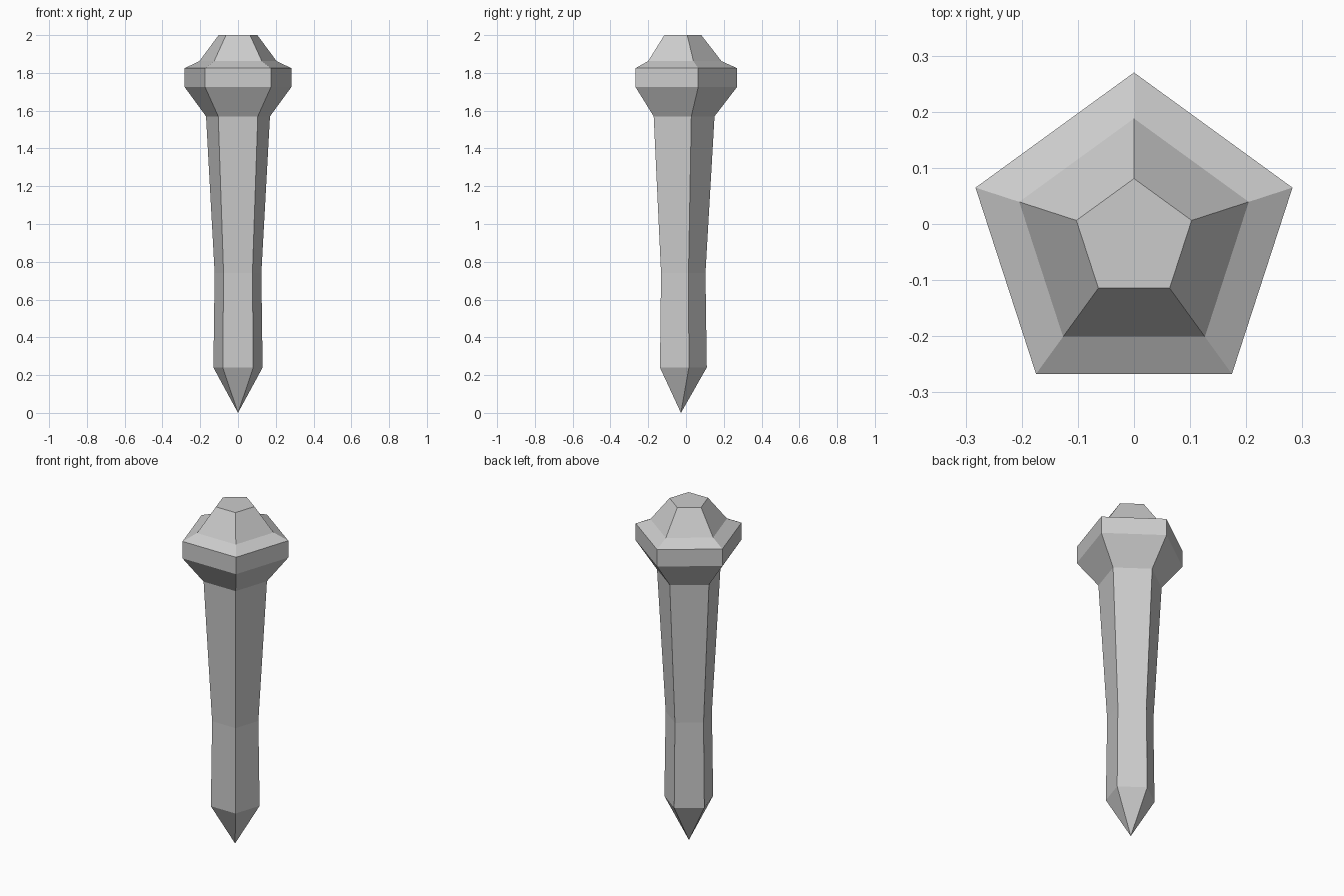
import bpy, bmesh
from math import sin, cos, tau

cube = bpy.data.objects.get("Cube")
if cube:
    bpy.data.objects.remove(cube, do_unlink=True)

SIDES = 5
CENTRE_Y = -0.027

# Plain grey stone
grey = bpy.data.materials.new("plain_grey")
grey.use_nodes = True
colour = (0.6, 0.6, 0.6, 1)
grey.diffuse_color = colour
grey.node_tree.nodes["Principled BSDF"].inputs["Base Color"].default_value = colour

# Profile from the lower ring to the top: radius, height
profile = [
    (0.137, 0.24),   # spike base
    (0.130, 0.74),   # narrow waist
    (0.178, 1.57),   # shaft top
    (0.297, 1.725),  # collar bottom
    (0.297, 1.825),  # collar top
    (0.215, 1.862),  # cap shoulder
    (0.108, 2.0),    # flat crown
]

# Five-sided lathe with one corner pointing to the back
bm = bmesh.new()
rings = []
for radius, z in profile:
    angles = [tau * (0.25 + i / SIDES) for i in range(SIDES)]
    rings.append([bm.verts.new((radius * cos(a), CENTRE_Y + radius * sin(a), z))
                  for a in angles])
tip = bm.verts.new((0, CENTRE_Y, 0))

for i in range(SIDES):
    j = (i + 1) % SIDES
    bm.faces.new((tip, rings[0][j], rings[0][i]))
    for low, high in zip(rings, rings[1:]):
        bm.faces.new((low[i], low[j], high[j], high[i]))
bm.faces.new(rings[-1])
bmesh.ops.recalc_face_normals(bm, faces=bm.faces)

mesh = bpy.data.meshes.new("spiked_post")
bm.to_mesh(mesh)
bm.free()
mesh.materials.append(grey)
post = bpy.data.objects.new("spiked_post", mesh)
bpy.context.collection.objects.link(post)
